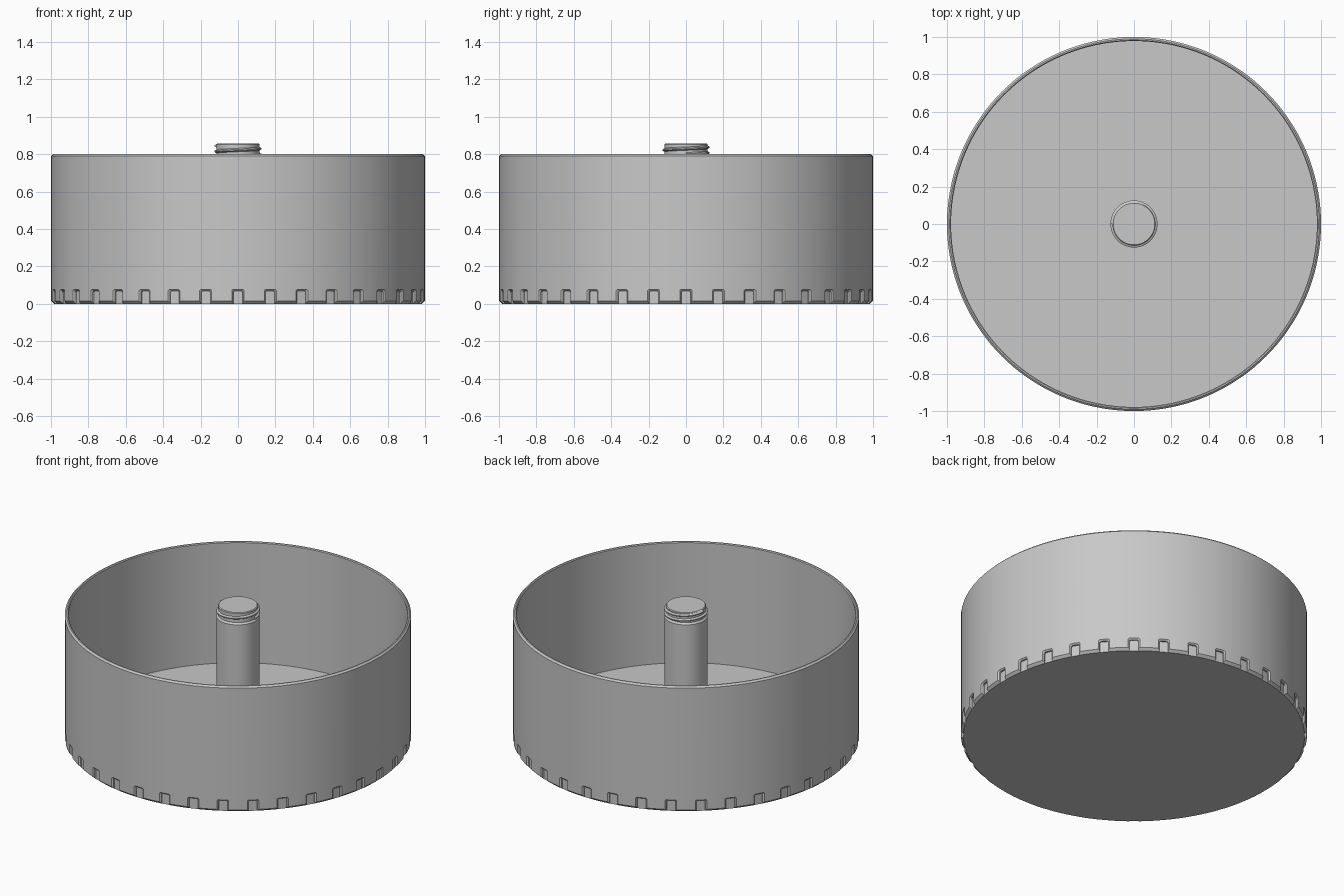
import bpy
import bmesh
from math import cos, sin, pi, tau
from mathutils import Matrix

cube = bpy.data.objects.get("Cube")
if cube:
    bpy.data.objects.remove(cube, do_unlink=True)

GREY = (0.58, 0.58, 0.58, 1)
grey = bpy.data.materials.new("plain grey")
grey.use_nodes = True
grey.diffuse_color = GREY
grey.node_tree.nodes["Principled BSDF"].inputs["Base Color"].default_value = GREY


def finish(name, bm):
    bmesh.ops.recalc_face_normals(bm, faces=bm.faces)
    mesh = bpy.data.meshes.new(name)
    bm.to_mesh(mesh)
    bm.free()
    mesh.materials.append(grey)
    obj = bpy.data.objects.new(name, mesh)
    bpy.context.collection.objects.link(obj)
    return obj


def select(obj):
    bpy.ops.object.select_all(action='DESELECT')
    obj.select_set(True)
    bpy.context.view_layer.objects.active = obj


def smooth(obj):
    select(obj)
    bpy.ops.object.shade_smooth_by_angle(angle=pi / 9)


def lathe(name, profile, steps):
    """Spin (radius, height) points that start and end on the axis."""
    bm = bmesh.new()
    verts = [bm.verts.new((r, 0, z)) for r, z in profile]
    edges = [bm.edges.new(pair) for pair in zip(verts, verts[1:])]
    bmesh.ops.spin(bm, geom=verts + edges, cent=(0, 0, 0), axis=(0, 0, 1),
                   angle=tau, steps=steps, use_merge=True)
    bmesh.ops.remove_doubles(bm, verts=bm.verts, dist=1e-5)
    return finish(name, bm)


# Open cup with chamfered foot and rim
cup = lathe("cup", [(0, 0), (0.985, 0), (1, 0.015), (1, 0.79), (0.99, 0.8),
                    (0.983, 0.8), (0.978, 0.795), (0.978, 0.03), (0, 0.03)], 144)

# Ring of flared notches cut into the foot
NOTCHES = 36
bm = bmesh.new()
for i in range(NOTCHES):
    spin = Matrix.Rotation(tau * i / NOTCHES, 3, 'Z')
    rings = []
    for r, half, top in [(0.984, 0.025, 0.068), (0.992, 0.026, 0.069), (1.01, 0.044, 0.087)]:
        outline = [(-half, -0.02), (half, -0.02), (half, top - 0.006), (half - 0.006, top),
                   (0.006 - half, top), (-half, top - 0.006)]
        ring = [bm.verts.new((r, y, z)) for y, z in outline]
        for v in ring:
            v.co = spin @ v.co
        rings.append(ring)
    bm.faces.new(rings[0])
    bm.faces.new(rings[-1])
    for a, b in zip(rings, rings[1:]):
        for k in range(len(a)):
            n = (k + 1) % len(a)
            bm.faces.new((a[k], a[n], b[n], b[k]))
cutter = finish("notch_cutter", bm)
cutter.hide_render = True
cut = cup.modifiers.new("notches", 'BOOLEAN')
cut.operation = 'DIFFERENCE'
cut.solver = 'EXACT'
cut.object = cutter
select(cup)
bpy.ops.object.modifier_apply(modifier=cut.name)
bpy.data.objects.remove(cutter, do_unlink=True)
smooth(cup)

# Central post with a narrower threaded neck
post = lathe("post", [(0, 0.02), (0.125, 0.02), (0.125, 0.785), (0.115, 0.795),
                      (0.115, 0.853), (0.111, 0.857), (0, 0.857)], 64)
smooth(post)

# Helical thread ridge around the neck
STEPS, TURNS, PITCH = 96, 1.5, 0.03
bm = bmesh.new()
previous = None
for i in range(STEPS + 1):
    t = TURNS * i / STEPS
    a, z = tau * t, 0.8 + PITCH * t
    section = [bm.verts.new((r * cos(a), r * sin(a), z + dz)) for r, dz in
               [(0.112, -0.011), (0.126, -0.003), (0.126, 0.003), (0.112, 0.011)]]
    if previous:
        for k in range(4):
            n = (k + 1) % 4
            bm.faces.new((previous[k], previous[n], section[n], section[k]))
    if i in (0, STEPS):
        bm.faces.new(section)
    previous = section
thread = finish("post_thread", bm)
smooth(thread)
